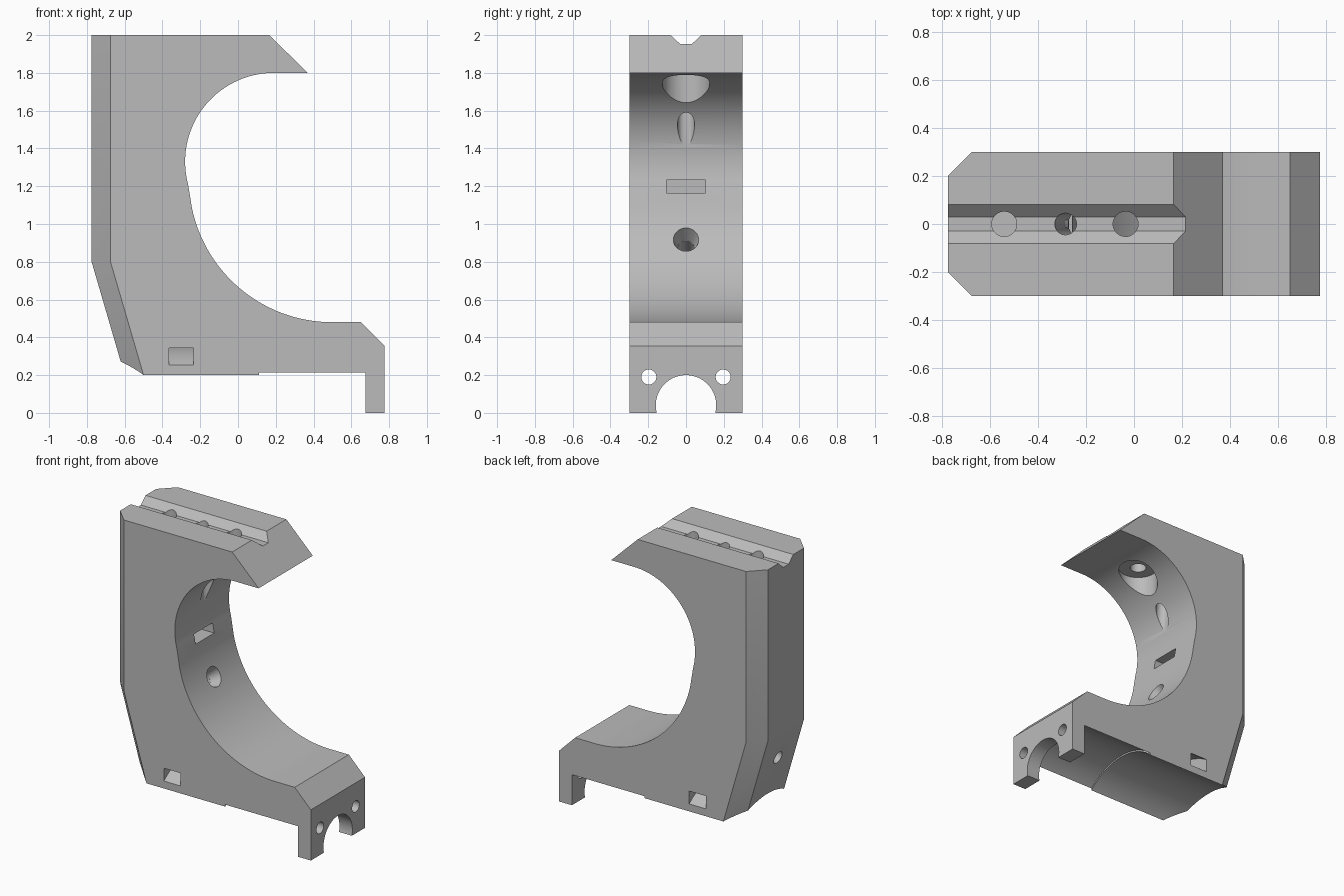
import bpy, bmesh, math
from mathutils import Vector

if "Cube" in bpy.data.objects:
    bpy.data.objects.remove(bpy.data.objects["Cube"])

grey = bpy.data.materials.new("mid grey")
grey.diffuse_color = (0.5, 0.5, 0.5, 1)
grey.use_nodes = True
grey.node_tree.nodes["Principled BSDF"].inputs["Base Color"].default_value = grey.diffuse_color


def make(name, bm):
    bmesh.ops.recalc_face_normals(bm, faces=bm.faces)
    me = bpy.data.meshes.new(name)
    bm.to_mesh(me)
    bm.free()
    me.materials.append(grey)
    ob = bpy.data.objects.new(name, me)
    bpy.context.collection.objects.link(ob)
    return ob


def loft(name, sections):
    """Closed solid through matching rings of points."""
    bm = bmesh.new()
    rings = [[bm.verts.new(p) for p in s] for s in sections]
    n = len(rings[0])
    for a, b in zip(rings, rings[1:]):
        for i in range(n):
            j = (i + 1) % n
            bm.faces.new((a[i], a[j], b[j], b[i]))
    bm.faces.new(rings[0])
    bm.faces.new(rings[-1])
    return make(name, bm)


def along_x(name, pts, x0, x1):
    return loft(name, [[(x, y, z) for y, z in pts] for x in (x0, x1)])


def arc(cx, cz, r, a0, a1, n):
    return [(cx + r * math.cos(math.radians(a0 + (a1 - a0) * i / n)),
             cz + r * math.sin(math.radians(a0 + (a1 - a0) * i / n))) for i in range(n + 1)]


def rod(name, p, q, r0, r1=None, n=48):
    """Cylinder or cone from p to q, both in the y = 0 plane."""
    p, q = Vector((p[0], 0, p[1])), Vector((q[0], 0, q[1]))
    d = (q - p).normalized()
    u = Vector((0, 1, 0))
    v = d.cross(u)
    rings = []
    for c, r in ((p, r0), (q, r0 if r1 is None else r1)):
        rings.append([c + r * (math.cos(math.tau * i / n) * u + math.sin(math.tau * i / n) * v)
                      for i in range(n)])
    return loft(name, rings)


def boolean(target, tool, op="DIFFERENCE"):
    m = target.modifiers.new("cut", "BOOLEAN")
    m.operation, m.solver, m.object = op, "EXACT", tool
    dg = bpy.context.evaluated_depsgraph_get()
    me = bpy.data.meshes.new_from_object(target.evaluated_get(dg))
    target.modifiers.clear()
    target.data = me
    bpy.data.objects.remove(tool)


# C-shaped side profile: jaw tip, two-radius cradle, foot with end plate
profile = [(-1, 2), (0.165, 2), (0.37, 1.8)]
profile += arc(0.19, 1.33, 0.47, 90, 195, 40)
profile += arc(0.5, 1.24, 0.76, 192, 270, 40)
profile += [(0.65, 0.48), (0.775, 0.355), (0.775, 0), (0.675, 0), (0.675, 0.1), (-1, 0.1)]
body = loft("clamp_body", [[(x, y, z) for x, z in profile] for y in (-0.4, 0.4)])

# Width, chamfered back edges and tapered lower back
plan = []
for xl, z in ((-0.571, 0.1 - 0.2), (-0.775, 0.8), (-0.775, 2.2)):
    if z < 0:
        xl = -0.775 + (0.8 - z) * 0.175 / 0.6
    plan.append([(xl, -0.2, z), (xl + 0.1, -0.3, z), (1, -0.3, z),
                 (1, 0.3, z), (xl + 0.1, 0.3, z), (xl, 0.2, z)])
boolean(body, loft("envelope", plan), "INTERSECT")

# Round channel under the foot, with a slightly wider front section
cz = -0.122
for r, x0, x1 in ((0.4405, -1, 0.12), (0.4507, 0.11, 0.675)):
    boolean(body, along_x("channel", arc(0, cz, r, -20, 200, 80), x0, x1))

# End plate: arch and two screw holes
boolean(body, along_x("arch", arc(0, 0.04, 0.16, 0, 360, 64)[:-1], 0.66, 0.9))
for s in (-1, 1):
    boolean(body, along_x("screw_hole", arc(s * 0.197, 0.19, 0.04, 0, 360, 32)[:-1], 0.66, 0.9))

# V groove along the top
boolean(body, along_x("top_groove", [(-0.13, 2.045), (-0.03, 1.952), (0.03, 1.952), (0.13, 2.045)], -1, 0.6))

# Strap tunnel curving over the channel
band = arc(0, cz, 0.48, 25, 155, 40) + arc(0, cz, 0.553, 155, 25, 40)
boolean(body, along_x("strap_tunnel", band, -0.365, -0.235))

# Nut slot in the cradle and the holes bored from above
boolean(body, along_x("nut_slot", [(-0.103, 1.165), (0.103, 1.165), (0.103, 1.233), (-0.103, 1.233)], -0.64, 0))
boolean(body, rod("rear_bore", (-0.54, 2.1), (-0.54, 1.2), 0.052))
boolean(body, rod("middle_bore", (-0.30, 2.1), (-0.216, 1.3), 0.045))
boolean(body, rod("front_bore", (-0.035, 2.1), (-0.035, 1.6), 0.052))
boolean(body, rod("counterbore", (-0.035, 1.797), (-0.035, 1.4), 0.126))

# Slanted cable hole through the back with a flared mouth
a, b = Vector((-0.715, 0.59)), Vector((-0.185, 0.915))
d = (b - a).normalized()
boolean(body, rod("cable_hole", a - d * 0.3, b + d * 0.3, 0.043))
boolean(body, rod("cable_flare", b - d * 0.08, b + d * 0.06, 0.0435, 0.085))

# Smooth curves, crisp edges
bpy.context.view_layer.objects.active = body
body.select_set(True)
bpy.ops.object.shade_smooth_by_angle(angle=math.radians(25))
